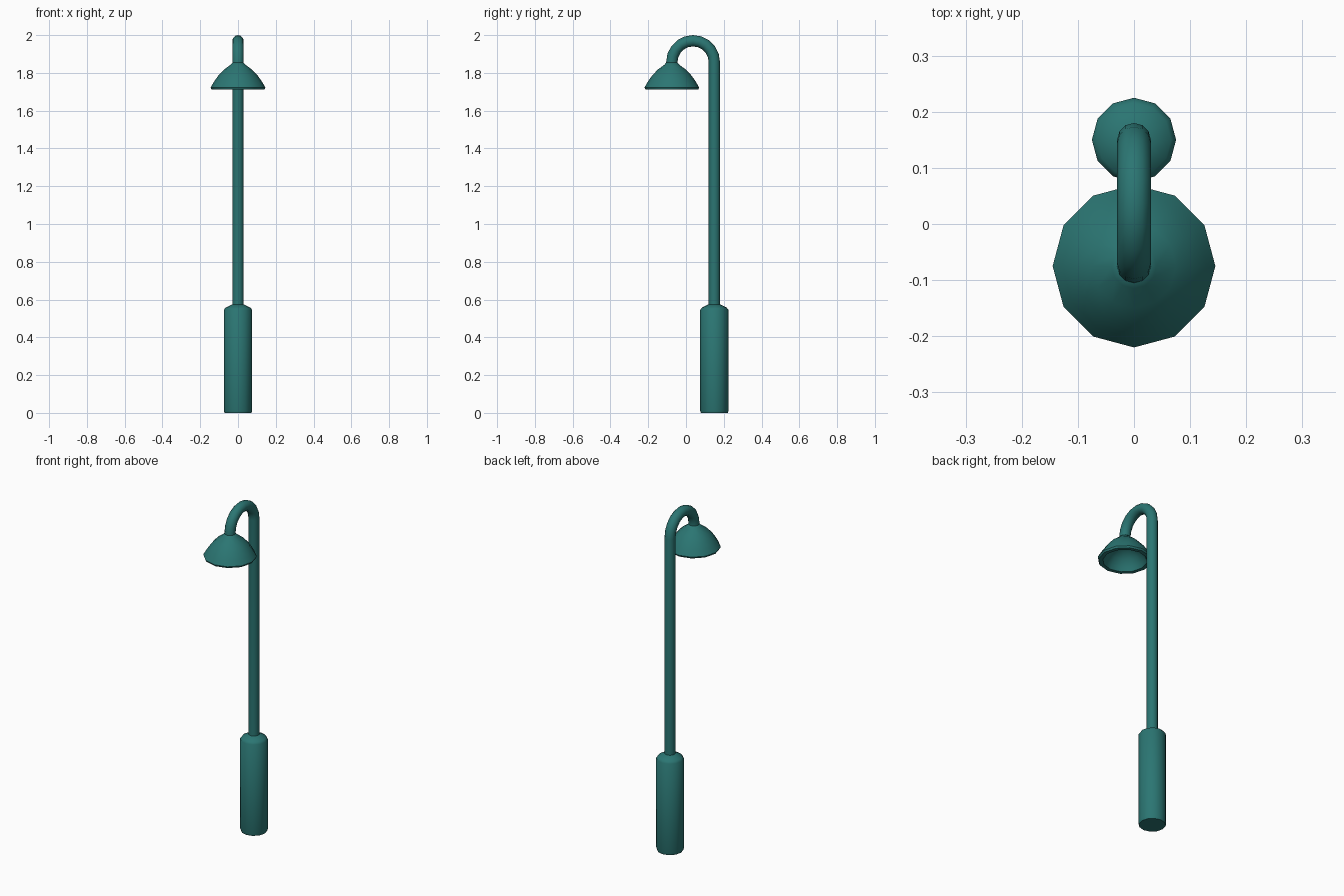
import bpy, bmesh, math
from mathutils import Vector

if "Cube" in bpy.data.objects:
    bpy.data.objects.remove(bpy.data.objects["Cube"])

SIDES = 12
POLE_Y, LAMP_Y = 0.15, -0.075
POLE_R = 0.03

mat = bpy.data.materials.new("teal_paint")
mat.diffuse_color = (0.024, 0.18, 0.17, 1)
mat.use_nodes = True
mat.node_tree.nodes["Principled BSDF"].inputs["Base Color"].default_value = mat.diffuse_color


def rings_to_object(name, rings, cap_ends=True, angle=40):
    """Skin a list of point rings into one smooth-shaded object."""
    bm = bmesh.new()
    loops = [[bm.verts.new(p) for p in ring] for ring in rings]
    for a, b in zip(loops, loops[1:]):
        for i in range(SIDES):
            j = (i + 1) % SIDES
            bm.faces.new((a[i], a[j], b[j], b[i]))
    if cap_ends:
        bm.faces.new(loops[0][::-1])
        bm.faces.new(loops[-1])
    bmesh.ops.recalc_face_normals(bm, faces=bm.faces)
    mesh = bpy.data.meshes.new(name)
    bm.to_mesh(mesh)
    bm.free()
    mesh.materials.append(mat)
    obj = bpy.data.objects.new(name, mesh)
    bpy.context.collection.objects.link(obj)
    bpy.ops.object.select_all(action='DESELECT')
    obj.select_set(True)
    bpy.context.view_layer.objects.active = obj
    bpy.ops.object.shade_smooth_by_angle(angle=math.radians(angle))
    return obj


def ring(center, u, v, r):
    steps = [math.tau * i / SIDES for i in range(SIDES)]
    return [center + r * (math.cos(t) * u + math.sin(t) * v) for t in steps]


def lathe(name, profile, y, angle=40):
    X, Y = Vector((1, 0, 0)), Vector((0, 1, 0))
    return rings_to_object(
        name, [ring(Vector((0, y, z)), X, Y, r) for r, z in profile], True, angle)


# Thick lower post with a sloped shoulder
lathe("base_post", [(0.071, 0), (0.075, 0.012), (0.075, 0.545),
                    (0.066, 0.557), (0.03, 0.575)], POLE_Y, 50)

# Pole and hooked arm: one tube swept up and over a half circle
arc_r = (POLE_Y - LAMP_Y) / 2
mid_y, mid_z = (POLE_Y + LAMP_Y) / 2, 2.0 - POLE_R - arc_r
path = [(POLE_Y, 0.56, 0)]
SEGMENTS = 10
for i in range(SEGMENTS + 1):
    t = math.pi * i / SEGMENTS
    path.append((mid_y + arc_r * math.cos(t), mid_z + arc_r * math.sin(t), t))
path.append((LAMP_Y, 1.84, math.pi))
rings_to_object("pole_and_arm", [
    ring(Vector((0, y, z)), Vector((1, 0, 0)),
         Vector((0, math.cos(t), math.sin(t))), POLE_R)
    for y, z, t in path])

# Domed lamp shade with rim and hollow underside
lathe("lamp_shade", [(0.029, 1.855), (0.04, 1.843), (0.075, 1.817),
                     (0.105, 1.785), (0.128, 1.752), (0.145, 1.722),
                     (0.14, 1.712), (0.118, 1.712), (0.108, 1.735),
                     (0.085, 1.77), (0.05, 1.795), (0.02, 1.805)], LAMP_Y, 50)
